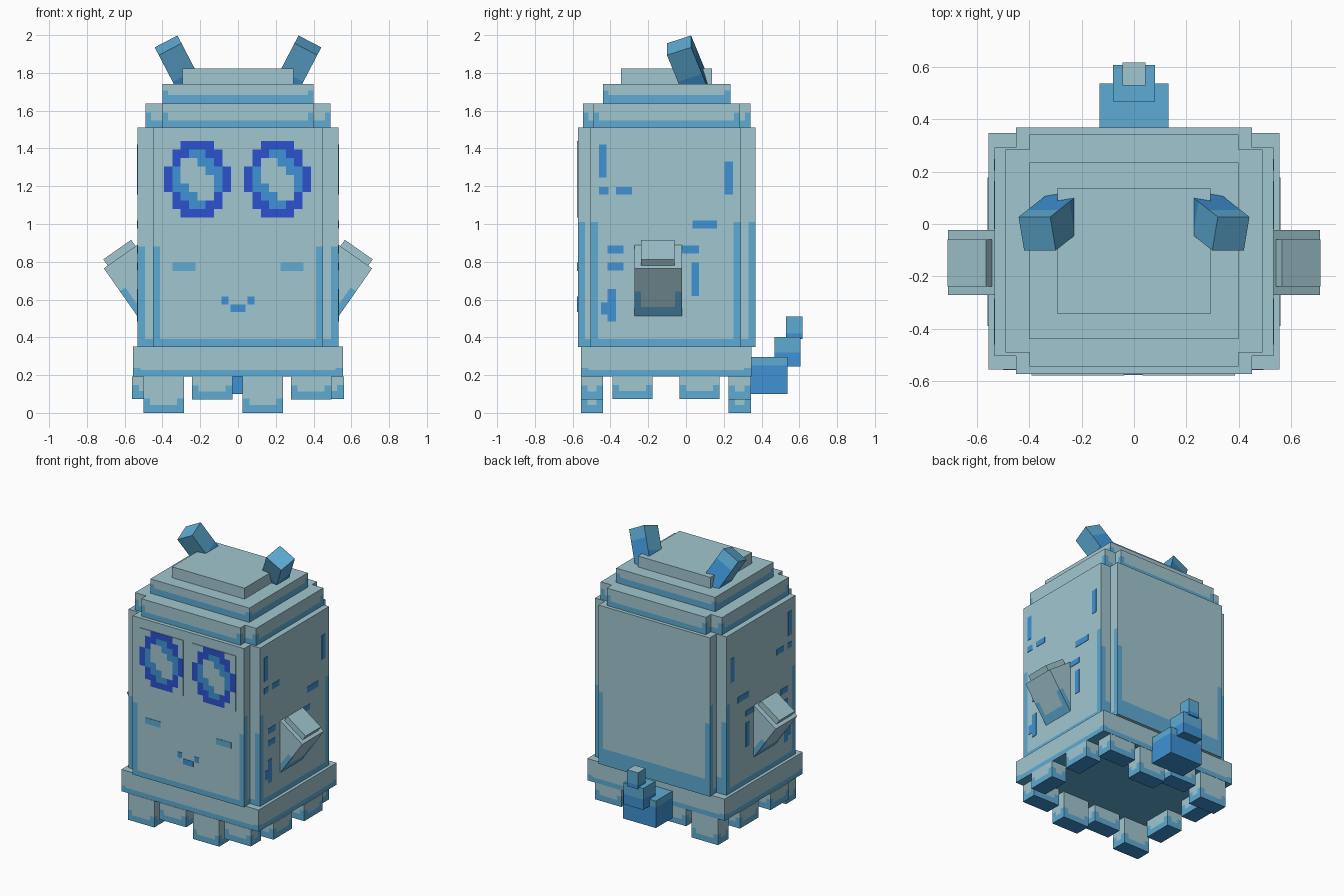
import bpy, bmesh, math
from mathutils import Matrix, Vector

if "Cube" in bpy.data.objects:
    bpy.data.objects.remove(bpy.data.objects["Cube"])


def material(name, rgb):
    m = bpy.data.materials.new(name)
    lin = [((c / 255 + 0.055) / 1.055) ** 2.4 for c in rgb]
    m.diffuse_color = (*lin, 1)
    m.use_nodes = True
    m.node_tree.nodes["Principled BSDF"].inputs["Base Color"].default_value = m.diffuse_color
    return m


MATS = [material("pale grey blue", (161, 198, 208)),
        material("sky blue", (94, 171, 212)),
        material("mid blue", (62, 146, 212)),
        material("royal blue", (44, 82, 208))]
PALE, SKY, MID, ROYAL = range(4)


def finish(name, bm):
    me = bpy.data.meshes.new(name)
    bm.to_mesh(me)
    bm.free()
    for m in MATS:
        me.materials.append(m)
    ob = bpy.data.objects.new(name, me)
    bpy.context.collection.objects.link(ob)
    return ob


def box(name, x, y, z, color=PALE, cuts=((), (), ()), matrix=None):
    """Box from axis ranges; cuts split it, color is an index or rule(centre, normal)."""
    bm = bmesh.new()
    bmesh.ops.create_cube(bm, size=1)
    for v in bm.verts:
        for i, r in enumerate((x, y, z)):
            v.co[i] = min(r) if v.co[i] < 0 else max(r)
    for i, vals in enumerate(cuts):
        for val in vals:
            co, no = Vector(), Vector()
            co[i], no[i] = val, 1
            bmesh.ops.bisect_plane(bm, geom=bm.verts[:] + bm.edges[:] + bm.faces[:],
                                   plane_co=co, plane_no=no)
    bm.normal_update()
    for f in bm.faces:
        f.material_index = color(f.calc_center_median(), f.normal) if callable(color) else color
    if matrix:
        bm.transform(matrix)
    return finish(name, bm)


def stained(name, x, y, z, low, high, w, matrix=None, under=MID):
    """Pale box with a blue lower rim that climbs the vertical edges."""
    x, y, z = sorted(x), sorted(y), sorted(z)

    def rule(c, n):
        if n.z < -0.5:
            return under
        if n.z > 0.5:
            return PALE
        r, p = (y, c.y) if abs(n.x) > 0.5 else (x, c.x)
        h = high if p < r[0] + w or p > r[1] - w else low
        return SKY if c.z < z[0] + h else PALE
    return box(name, x, y, z, rule, ((x[0] + w, x[1] - w), (y[0] + w, y[1] - w),
                                     (z[0] + low, z[0] + high)), matrix)


# Body: two crossing blocks that make notched corners
def body(name, hx, y0, y1, w):
    def rule(c, n):
        if abs(n.z) > 0.5:
            return PALE
        if c.z < (0.47 if n.y > 0.5 else 0.39):
            return SKY
        if abs(n.x) > 0.5:
            return SKY if c.z < 1.01 and (c.y < y0 + w or c.y > y1 - w) else PALE
        return SKY if c.z < 0.88 and abs(c.x) > hx - w else PALE
    box(name, (-hx, hx), (y0, y1), (0.35, 1.51), rule,
        ((-hx + w, hx - w), (y0 + w, y1 - w), (0.39, 0.47, 0.88, 1.01)))


body("body_long", 0.45, -0.573, 0.368, 0.038)
body("body_wide", 0.532, -0.505, 0.292, 0.04)

# Stepped roof and skirt
stained("roof_lower_long", (-0.40, 0.40), (-0.545, 0.342), (1.51, 1.637), 0.038, 0.08, 0.03)
stained("roof_lower_wide", (-0.49, 0.49), (-0.49, 0.285), (1.51, 1.637), 0.038, 0.08, 0.03)
stained("roof_middle", (-0.40, 0.40), (-0.44, 0.235), (1.637, 1.742), 0.045, 0.07, 0.03)
box("roof_top", (-0.293, 0.293), (-0.343, 0.137), (1.742, 1.822))
stained("skirt", (-0.555, 0.555), (-0.555, 0.347), (0.193, 0.352), 0.035, 0.045, 0.04, under=SKY)

# Feet: alternating long and short along front and back, short along the sides
for row, y in (("front", (-0.557, -0.44)), ("back", (0.225, 0.345))):
    for i, x in enumerate((-0.50, -0.243, 0.025, 0.281)):
        z0 = 0.0 if i % 2 == 0 else 0.07
        stained(f"{row}_foot_{i + 1}", (x, x + 0.213), y, (z0, 0.193), 0.042, 0.075, 0.035)
for side, s in (("left", -1), ("right", 1)):
    for i, y in enumerate((-0.39, -0.035)):
        stained(f"{side}_foot_{i + 1}", (s * 0.44, s * 0.56), (y, y + 0.212),
                (0.073, 0.193), 0.042, 0.075, 0.035)


# Tail of three shrinking blocks
def tail_rule(split, top):
    return lambda c, n: top if n.z > 0.5 else (SKY if c.z > split and n.z > -0.5 else MID)


box("tail_base", (-0.132, 0.132), (0.345, 0.537), (0.10, 0.297), tail_rule(0.25, SKY),
    ((), (), (0.25,)))
box("tail_middle", (-0.08, 0.08), (0.468, 0.607), (0.245, 0.402), tail_rule(0.32, SKY),
    ((), (), (0.32,)))
box("tail_tip", (-0.043, 0.043), (0.53, 0.617), (0.39, 0.51), tail_rule(0.42, PALE),
    ((), (), (0.42,)))

# Ears and arms, mirrored
for side, s in (("left", -1), ("right", 1)):
    m = (Matrix.Translation((s * 0.37, -0.037, 1.946))
         @ Matrix.Rotation(math.radians(27.5 * s), 4, 'Y')
         @ Matrix.Rotation(math.radians(20), 4, 'X'))
    box(f"{side}_ear", (-0.068, 0.068), (-0.068, 0.068), (-0.29, 0),
        lambda c, n: MID if c.z < -0.17 or (n.y > 0.5 and c.z < -0.08) else SKY,
        ((), (), (-0.17, -0.08)), m)
    m = Matrix.Translation((s * 0.71, 0, 0.765)) @ Matrix.Rotation(math.radians(35 * s), 4, 'Y')
    stained(f"{side}_arm", (-s * 0.22, 0), (-0.272, -0.022), (-0.308, 0), 0.06, 0.16, 0.035, m)
    box(f"{side}_arm_cap", (-s * 0.205, -s * 0.025), (-0.238, -0.06), (0, 0.041), matrix=m)

# Eyes: thin plates divided into square cells
EYE = ["..DDDD..", ".DDCCDD.", ".DWWCCD.", "DCWWWCCD", "DCWWWWCD",
       "DCCWWWCD", ".DCCWWD.", ".DDCCDD.", "..DDDD.."]
CELL = {".": PALE, "W": PALE, "C": MID, "D": ROYAL}
W, Z0, Z1 = 0.354, 1.035, 1.44
for side, x0 in (("left", -0.392), ("right", 0.032)):
    def eye_rule(c, n, x0=x0):
        if n.y > -0.5:
            return PALE
        return CELL[EYE[int((Z1 - c.z) / (Z1 - Z0) * 9)][int((c.x - x0) / W * 8)]]
    box(f"{side}_eye", (x0, x0 + W), (-0.578, -0.57), (Z0, Z1), eye_rule,
        ([x0 + W * i / 8 for i in range(1, 8)], (),
         [Z0 + (Z1 - Z0) * i / 9 for i in range(1, 9)]))

# Cheeks and mouth
for side, s in (("left", -1), ("right", 1)):
    box(f"{side}_cheek", (s * 0.225, s * 0.348), (-0.576, -0.57), (0.752, 0.795), SKY)
    box(f"{side}_mouth_corner", (s * 0.05, s * 0.087), (-0.576, -0.57), (0.575, 0.615), MID)
box("mouth", (-0.04, 0.04), (-0.576, -0.57), (0.535, 0.575), MID)

# Flecks on the side walls: y range, z range
FLECKS = [(-0.46, -0.42, 1.245, 1.42), (-0.46, -0.41, 1.155, 1.195),
          (-0.37, -0.285, 1.155, 1.195), (0.205, 0.248, 1.155, 1.33),
          (0.035, 0.165, 0.975, 1.018), (-0.415, -0.33, 0.845, 0.885),
          (-0.02, 0.07, 0.845, 0.885), (-0.415, -0.33, 0.755, 0.795),
          (0.03, 0.07, 0.62, 0.795), (-0.415, -0.37, 0.485, 0.655),
          (-0.45, -0.415, 0.52, 0.585)]
for side, s in (("left", -1), ("right", 1)):
    for i, (y0, y1, z0, z1) in enumerate(FLECKS):
        box(f"{side}_fleck_{i + 1}", (s * 0.53, s * 0.535), (y0, y1), (z0, z1), MID)
